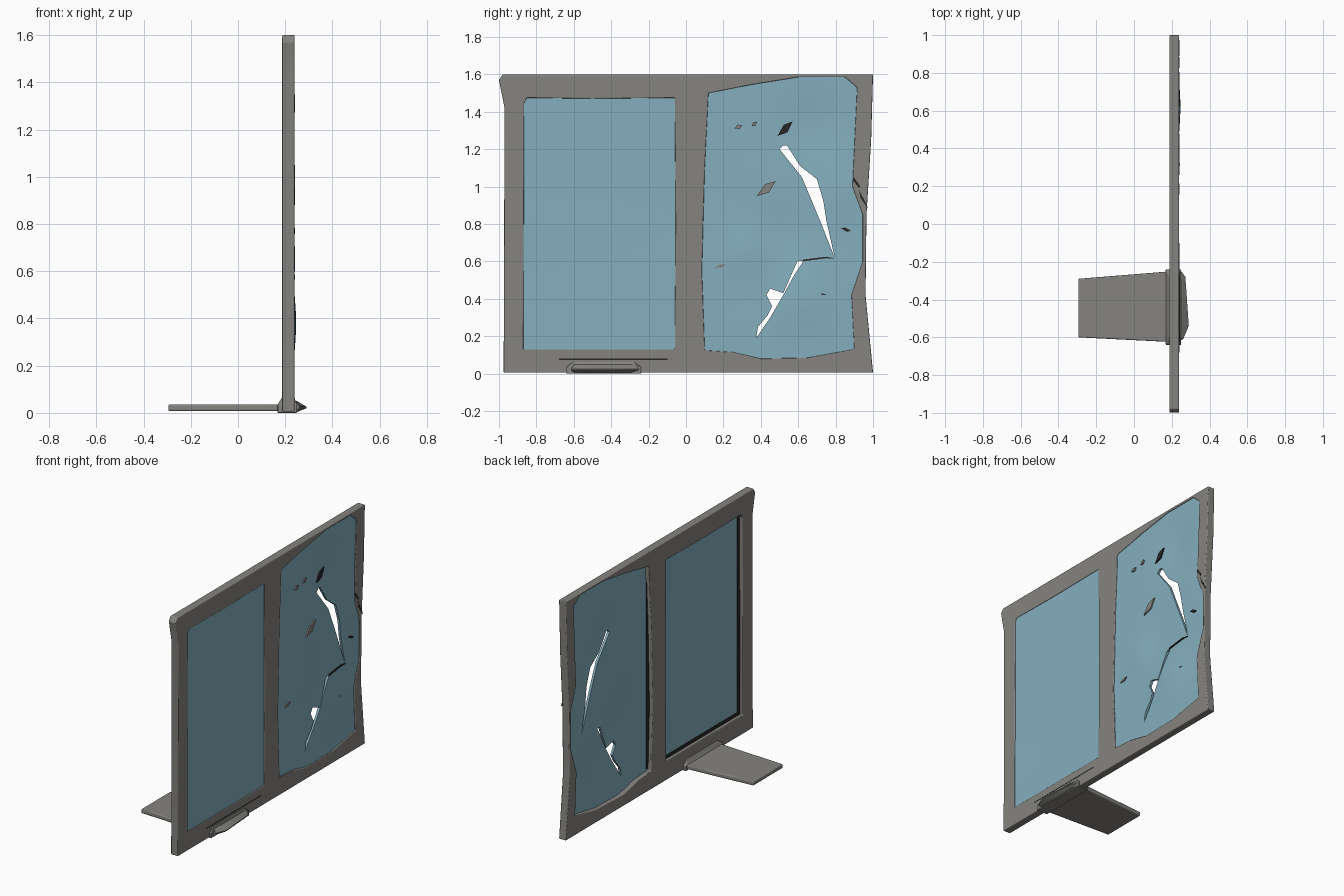
import bpy, bmesh
from math import exp, radians
from mathutils import Vector

cube = bpy.data.objects.get("Cube")
if cube:
    bpy.data.objects.remove(cube, do_unlink=True)


def material(name, rgb):
    m = bpy.data.materials.new(name)
    m.use_nodes = True
    m.diffuse_color = (*rgb, 1)
    m.node_tree.nodes["Principled BSDF"].inputs["Base Color"].default_value = (*rgb, 1)
    return m


GREY = material("weathered grey", (0.235, 0.23, 0.215))
GLASS = material("blue glass", (0.235, 0.43, 0.52))
DARK = material("dark gap", (0.02, 0.02, 0.02))


def finish(obj, mat, bevel=0, angle=35):
    obj.data.materials.clear()
    obj.data.materials.append(mat)
    if bevel:
        mod = obj.modifiers.new("soft edges", "BEVEL")
        mod.width, mod.segments = bevel, 3
        mod.limit_method, mod.angle_limit = "ANGLE", radians(30)
    bpy.ops.object.select_all(action="DESELECT")
    obj.select_set(True)
    bpy.context.view_layer.objects.active = obj
    bpy.ops.object.shade_smooth_by_angle(angle=radians(angle))
    return obj


def panel(name, loops, x0, x1, mat, bevel=0, dents=(), step=0.06):
    """Upright sheet from closed (y, z) loops; inner loops become holes."""
    curve = bpy.data.curves.new(name, "CURVE")
    curve.dimensions, curve.fill_mode = "2D", "BOTH"
    curve.extrude = (x1 - x0) / 2
    for loop in loops:
        s = curve.splines.new("POLY")
        s.points.add(len(loop) - 1)
        for p, (y, z) in zip(s.points, loop):
            p.co = (y, z, 0, 1)
        s.use_cyclic_u = True
    tmp = bpy.data.objects.new("outline", curve)
    bpy.context.collection.objects.link(tmp)
    bpy.context.view_layer.update()
    mesh = bpy.data.meshes.new_from_object(
        tmp.evaluated_get(bpy.context.evaluated_depsgraph_get()))
    bpy.data.objects.remove(tmp, do_unlink=True)
    bm = bmesh.new()
    bm.from_mesh(mesh)
    bmesh.ops.remove_doubles(bm, verts=bm.verts, dist=0.0001)
    for v in bm.verts:
        y, z, w = v.co
        v.co = ((x0 + x1) / 2 + w, y, z)
    if dents:
        # slice into a fine lattice, then push the sheet in and out
        for axis in (1, 2):
            for i in range(int(1.7 / step)):
                at, n = Vector(), Vector()
                at[axis], n[axis] = i * step + 0.013, 1
                bmesh.ops.bisect_plane(bm, geom=bm.verts[:] + bm.edges[:] + bm.faces[:],
                                       plane_co=at, plane_no=n)
        for v in bm.verts:
            v.co.x += sum(d * exp(-((v.co.y - y) ** 2 + (v.co.z - z) ** 2) / r ** 2)
                          for y, z, r, d in dents)
    bmesh.ops.recalc_face_normals(bm, faces=bm.faces)
    bm.to_mesh(mesh)
    bm.free()
    obj = bpy.data.objects.new(name, mesh)
    bpy.context.collection.objects.link(obj)
    return finish(obj, mat, bevel)


def rect(y0, y1, z0, z1):
    return [(y0, z0), (y1, z0), (y1, z1), (y0, z1)]


# Warped outer frame with two openings
outer = [(-.975, .005), (-.97, 1.42), (-1, 1.57), (-.98, 1.6), (1, 1.6), (.99, 1.25),
         (.965, .85), (.96, .42), (1, .005)]
left_opening = [(-.87, .13), (-.06, .13), (-.055, .8), (-.06, 1.475), (-.5, 1.47),
                (-.85, 1.475), (-.865, 1.45)]
right_opening = [(.1, .125), (.085, .55), (.1, 1.1), (.12, 1.5), (.35, 1.545), (.6, 1.585),
                 (.85, 1.585), (.915, 1.53), (.89, 1.0), (.945, .85), (.945, .6),
                 (.885, .42), (.9, .13), (.65, .085), (.4, .08), (.25, .115)]
panel("window_frame", [outer, left_opening, right_opening], .187, .239, GREY, .006)

# Whole pane, slightly bowed
panel("whole_pane", [left_opening], .216, .234, GLASS, dents=[(-.45, .75, .4, -.006)])

# Broken pane with two jagged tears and dents around them
upper_tear = [(.5, 1.2), (.52, 1.22), (.54, 1.22), (.61, 1.11), (.7, 1.04), (.735, .92),
              (.75, .82), (.795, .62), (.72, .81), (.62, 1.05)]
lower_tear = [(.375, .19), (.45, .3), (.52, .42), (.58, .53), (.63, .605), (.595, .6),
              (.52, .43), (.45, .455), (.43, .42), (.46, .36), (.435, .31), (.385, .25)]
panel("broken_pane", [right_opening, upper_tear, lower_tear], .216, .232, GLASS,
      dents=[(.34, .66, .12, .012), (.62, .38, .16, .014), (.68, 1.32, .15, -.014),
             (.82, .95, .12, .008), (.5, .75, .14, -.008)])

# Hairline crack joining the tears
panel("hairline_crack", [[(.62, .6), (.75, .617), (.8, .615), (.75, .625), (.63, .61)]],
      .232, .24, DARK)

# Chips: y, z, half length, half width, slope, material
chips = [(.43, .99, .05, .022, 1, GREY), (.53, 1.31, .04, .02, 1.2, DARK),
         (.28, 1.32, .02, .012, .5, GREY), (.365, 1.335, .015, .01, 1, GREY),
         (.185, .575, .03, .008, .4, GREY), (.855, .77, .028, .012, -.3, DARK),
         (.91, 1.02, .02, .03, -1, DARK), (.945, .93, .012, .05, -1, DARK),
         (.73, .425, .02, .004, -.2, DARK)]
for i, (y, z, a, b, slope, mat) in enumerate(chips):
    loop = [(y - a, z - a * slope * .8), (y + b * .6, z - b), (y + a, z + a * slope * .8),
            (y - b * .4, z + b)]
    panel(f"chip_{i + 1}", [loop], .232, .2405, mat)

# Dark gaps where the glass has pulled away from the frame
gaps = [(-.68, -.1, .074, .08, .234, .24), (-.87, -.845, .13, 1.47, .21, .216),
        (-.87, -.06, .13, .15, .21, .216), (.08, .115, .14, 1.48, .21, .216)]
for i, (y0, y1, z0, z1, xa, xb) in enumerate(gaps):
    panel(f"frame_gap_{i + 1}", [rect(y0, y1, z0, z1)], xa, xb, DARK)


def prism(name, sections, mat, bevel):
    """Loft between matching horizontal outlines given as (z, points)."""
    bm = bmesh.new()
    rings = [[bm.verts.new((x, y, z)) for x, y in pts] for z, pts in sections]
    n = len(rings[0])
    for lo, hi in zip(rings, rings[1:]):
        for i in range(n):
            j = (i + 1) % n
            bm.faces.new((lo[i], lo[j], hi[j], hi[i]))
    bm.faces.new(rings[0])
    bm.faces.new(rings[-1])
    bmesh.ops.recalc_face_normals(bm, faces=bm.faces)
    mesh = bpy.data.meshes.new(name)
    bm.to_mesh(mesh)
    bm.free()
    obj = bpy.data.objects.new(name, mesh)
    bpy.context.collection.objects.link(obj)
    return finish(obj, mat, bevel)


# Foot plate with a long tongue behind and a short lip in front
tongue = [(-.295, -.6), (.2, -.625), (.2, -.25), (-.295, -.29)]
prism("foot_tongue", [(.008, tongue), (.036, tongue)], GREY, .006)
lip = [(.2, -.63), (.26, -.61), (.29, -.54), (.272, -.28), (.25, -.25), (.2, -.25)]
lip_top = [(.2, -.63), (.245, -.6), (.25, -.54), (.25, -.3), (.24, -.26), (.2, -.25)]
prism("foot_lip", [(.004, lip_top), (.02, lip), (.026, lip), (.05, lip_top)], GREY, 0)

# Flared collar where the frame meets the foot
base = [(.168, -.64), (.25, -.64), (.25, -.24), (.168, -.24)]
top = [(.186, -.6), (.239, -.6), (.239, -.28), (.186, -.28)]
prism("foot_collar", [(0, base), (.035, base), (.065, top)], GREY, .004)
